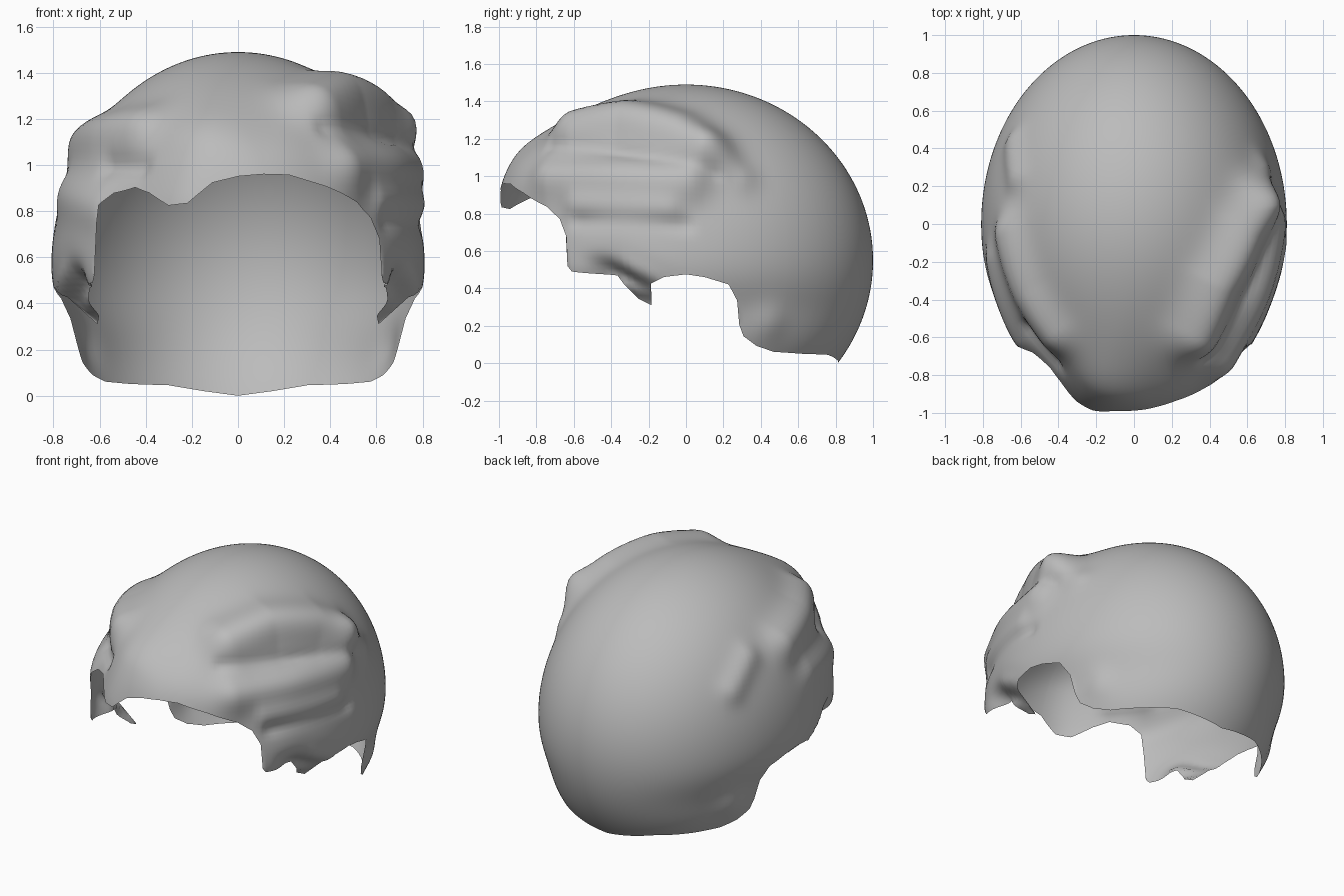
import bpy, bmesh, math
from mathutils import Vector

if "Cube" in bpy.data.objects:
    bpy.data.objects.remove(bpy.data.objects["Cube"])

RX, RY, RZ, CZ = 0.81, 1.0, 0.94, 0.55     # skull ellipsoid
STEP, COLS = 0.03, 220                      # latitude step, columns around


def unit(p):
    return Vector((p[0] / RX, p[1] / RY, (p[2] - CZ) / RZ)).normalized()


def on_skull(u):
    return Vector((u.x * RX, u.y * RY, CZ + u.z * RZ))


# Hairline: azimuth runs from the front (0) to the back (pi), negative on the left
def from_xz(x, z, back=False):
    s = (z - CZ) / RZ
    a = math.asin(max(-1, min(1, x / RX / math.sqrt(1 - s * s))))
    return (math.copysign(math.pi, x) - a if back else a), math.asin(s)


def from_yz(y, z):
    s = (z - CZ) / RZ
    return math.acos(max(-1, min(1, -y / RY / math.sqrt(1 - s * s)))), math.asin(s)


front = [(-.58, .82), (-.53, .875), (-.44, .9), (-.37, .87), (-.28, .81), (-.2, .815),
         (-.1, .895), (0, .92), (.1, .93), (.2, .93), (.35, .89), (.5, .83), (.57, .77)]
side = [(-.64, .68), (-.635, .52), (-.615, .49), (-.4, .46), (-.34, .38), (-.29, .31),
        (-.21, .27), (-.195, .42), (-.12, .46), (0, .475), (.1, .46), (.23, .42),
        (.28, .33), (.29, .2), (.31, .14), (.38, .09), (.47, .06), (.62, .05)]
back = [(.3, .045), (.15, .02), (.001, .0)]

rim = [from_xz(*p) for p in front]
half = [from_yz(*p) for p in side] + [from_xz(x, z, True) for x, z in back]
rim += half + [(-a, l) for a, l in half]
rim.sort()


def rim_lat(a):
    for (a0, l0), (a1, l1) in zip(rim, rim[1:]):
        if a0 <= a <= a1:
            return l0 + (l1 - l0) * (a - a0) / max(a1 - a0, 1e-6)
    return rim[0][1]


# Swept locks and grooves: path, width, height
folds = [
    ([(.32, -.55, 1.22), (.43, -.32, 1.28), (.55, -.05, 1.2), (.6, .08, 1.1)], .145, .12),
    ([(.6, .1, 1.1), (.66, .28, .98)], .09, .03),
    ([(.48, -.72, 1.0), (.65, -.4, 1.0), (.74, 0, .96)], .11, .065),
    ([(.6, -.58, .84), (.77, -.1, .82)], .07, .03),
    ([(.6, -.55, .75), (.79, 0, .74)], .04, -.02),
    ([(.35, -.7, 1.14), (.6, -.3, 1.1), (.7, .15, 1.0)], .035, -.02),
    ([(-.42, -.57, 1.15), (-.55, -.35, 1.12), (-.64, -.05, 1.08)], .12, .07),
    ([(-.62, .42, .95), (-.62, .25, 1.1)], .08, .03),
    ([(-.6, -.6, .82), (-.75, -.2, .88)], .10, .035),
    ([(-.45, -.8, 1.03), (-.6, -.6, 1.03)], .05, -.03),
    ([(-.2, -.95, .86), (-.15, -.85, 1.05)], .20, .06),
    ([(-.1, -.7, 1.15), (.15, -.75, 1.1)], .28, .035),
    ([(.1, -.9, .93), (.35, -.8, .96)], .20, .045),
    ([(.7, -.42, .42), (.75, -.22, .28)], .12, -.12),
    ([(-.7, -.42, .42), (-.75, -.22, .28)], .12, -.12),
    ([(.66, .45, .22)], .10, .02),
    ([(-.66, .45, .22)], .10, .02),
]
folds = [([on_skull(unit(p)) for p in path], w, h) for path, w, h in folds]


def path_distance(p, path):
    best = min((p - q).length for q in path)
    for a, b in zip(path, path[1:]):
        d = b - a
        t = max(0, min(1, (p - a).dot(d) / d.length_squared))
        best = min(best, (p - a - d * t).length)
    return best


def surface(a, lat):
    u = Vector((math.cos(lat) * math.sin(a), -math.cos(lat) * math.cos(a), math.sin(lat)))
    p = on_skull(u)
    n = Vector((u.x / RX, u.y / RY, u.z / RZ)).normalized()
    d = sum(h * math.exp(-(path_distance(p, path) / w) ** 2) for path, w, h in folds)
    # crumpled sideburns
    burn = math.exp(-((p.y + .38) / .18) ** 2 - ((p.z - .4) / .12) ** 2)
    d += .025 * burn * math.sin(38 * p.z + 20 * p.y)
    # flanks draw in slightly below the ears
    d -= .035 * math.exp(-((p.z - .28) / .15) ** 2) * math.sin(a) ** 2
    return p + n * d


# Hair cap: open shell, one regular grid trimmed at the hairline
angles = [-math.pi + 2 * math.pi * i / COLS for i in range(COLS)]
corners = [a for a, _ in rim if abs(a) < 3.13]
angles = sorted([a for a in angles if all(abs(a - c) > .008 for c in corners)] + corners)
bm = bmesh.new()
top = bm.verts.new(surface(0, math.pi / 2))
columns = []
for a in angles:
    low = rim_lat(a)
    rows = int((math.pi / 2 - low) / STEP - .3)
    lats = [math.pi / 2 - STEP * r for r in range(1, rows + 1)] + [low]
    columns.append([bm.verts.new(surface(a, l)) for l in lats])
for i, c in enumerate(columns):
    n = columns[(i + 1) % len(columns)]
    bm.faces.new((top, c[0], n[0]))
    # shared rows are quads, the rest fans out from the shorter column's last vertex
    k = min(len(c), len(n)) - 1
    for r in range(k):
        bm.faces.new((c[r], c[r + 1], n[r + 1], n[r]))
    for r in range(k, len(c) - 1):
        bm.faces.new((c[r], c[r + 1], n[k]))
    for r in range(k, len(n) - 1):
        bm.faces.new((c[k], n[r + 1], n[r]))
mesh = bpy.data.meshes.new("hair_cap")
bm.to_mesh(mesh)
bm.free()
hair = bpy.data.objects.new("hair_cap", mesh)
bpy.context.collection.objects.link(hair)

grey = bpy.data.materials.new("hair_grey")
grey.diffuse_color = (.5, .5, .5, 1)
grey.use_nodes = True
grey.node_tree.nodes["Principled BSDF"].inputs["Base Color"].default_value = grey.diffuse_color
mesh.materials.append(grey)
bpy.context.view_layer.objects.active = hair
hair.select_set(True)
bpy.ops.object.shade_smooth_by_angle(angle=math.radians(50))
